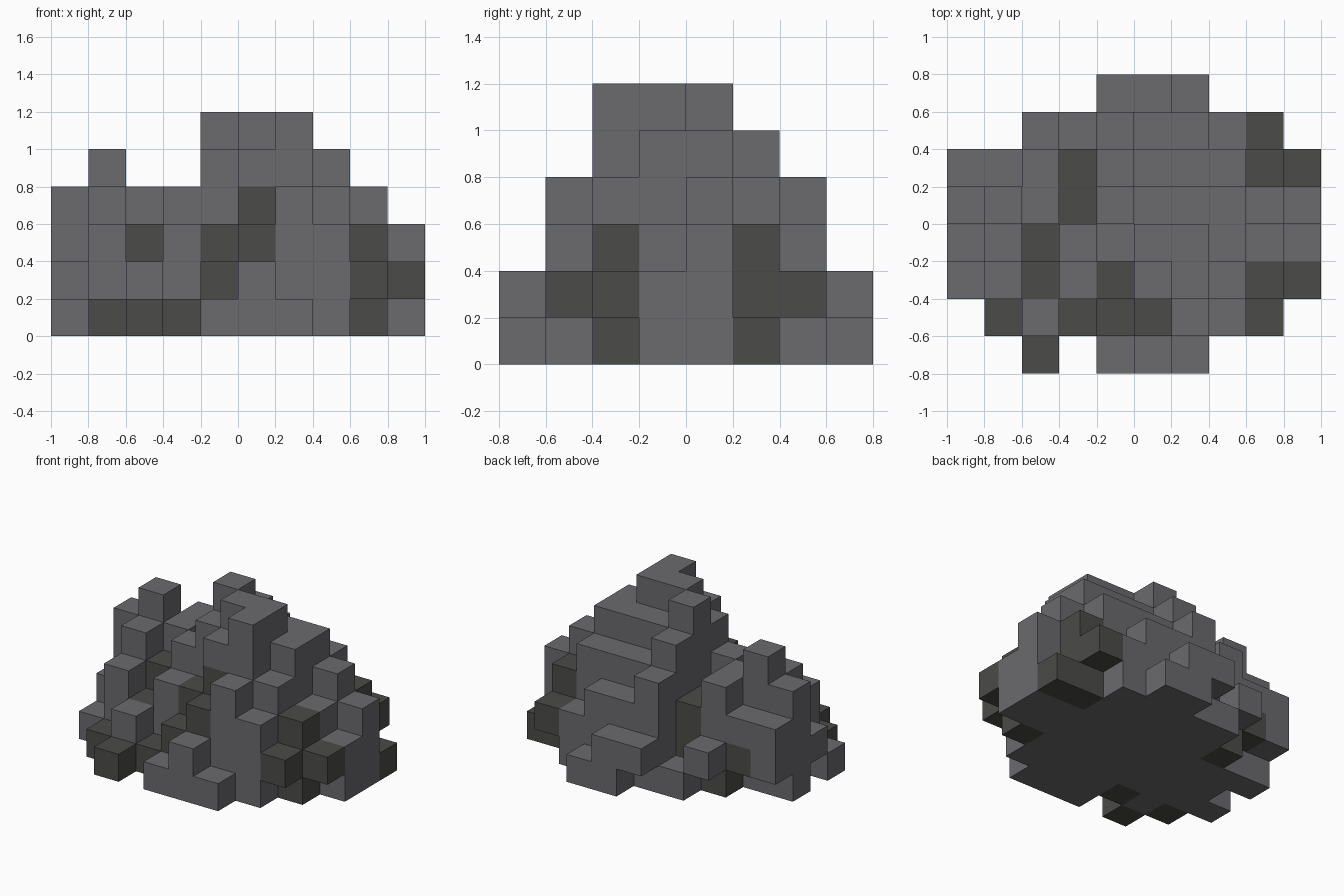
import bpy
import bmesh
from mathutils import Vector

if "Cube" in bpy.data.objects:
    bpy.data.objects.remove(bpy.data.objects["Cube"])

S = 0.2  # block size

# Column heights in blocks, one row per y step from front to back
HEIGHT = ["0010121000",
          "0121234320",
          "1323356432",
          "2434566532",
          "4543655543",
          "3343544431",
          "0021433220",
          "0000221000"]

# Columns whose lowest block is missing (overhangs)
LIFTED = {(8, 1), (9, 2), (0, 3), (0, 5), (1, 5), (2, 6), (4, 7), (8, 6)}

# Dark stone columns: d = whole column, t = all but the lowest block
DARK = ["..d.......",
        ".d.dtt..d.",
        "..t.t...dd",
        "..t.......",
        "...t......",
        "...t....dd",
        "........d.",
        ".........."]
DARK_BLOCKS = {(5, 2, 3), (1, 5, 1), (2, 5, 0)}


def material(name, rgb):
    m = bpy.data.materials.new(name)
    m.diffuse_color = (*rgb, 1.0)
    m.use_nodes = True
    m.node_tree.nodes["Principled BSDF"].inputs["Base Color"].default_value = m.diffuse_color
    return m


# Fill the block grid with a colour index per block
blocks = {}
for j, row in enumerate(HEIGHT):
    for i, h in enumerate(row):
        for k in range(1 if (i, j) in LIFTED else 0, int(h)):
            mark = DARK[j][i]
            dark = mark == "d" or (mark == "t" and k > 0) or (i, j, k) in DARK_BLOCKS
            blocks[i, j, k] = int(dark)

# Outer skin: one quad for each block side that touches air
bm = bmesh.new()
verts = {}


def vert(p):
    key = tuple(round(c) for c in p)
    if key not in verts:
        verts[key] = bm.verts.new(((key[0] - 5) * S, (key[1] - 4) * S, key[2] * S))
    return verts[key]


AXES = [Vector((1, 0, 0)), Vector((0, 1, 0)), Vector((0, 0, 1))]
for (i, j, k), colour in blocks.items():
    centre = Vector((i + 0.5, j + 0.5, k + 0.5))
    for a in range(3):
        for sign in (1, -1):
            n = AXES[a] * sign
            if (i + int(n.x), j + int(n.y), k + int(n.z)) in blocks:
                continue
            u = AXES[(a + 1) % 3] * 0.5
            v = AXES[(a + 2) % 3] * 0.5 * sign
            mid = centre + n * 0.5
            face = bm.faces.new([vert(mid + d) for d in (-u - v, u - v, u + v, -u + v)])
            face.material_index = colour

mesh = bpy.data.meshes.new("rock_pile")
bm.to_mesh(mesh)
bm.free()
mesh.materials.append(material("grey stone", (0.145, 0.145, 0.158)))
mesh.materials.append(material("dark stone", (0.070, 0.070, 0.067)))
rock = bpy.data.objects.new("rock_pile", mesh)
bpy.context.collection.objects.link(rock)
